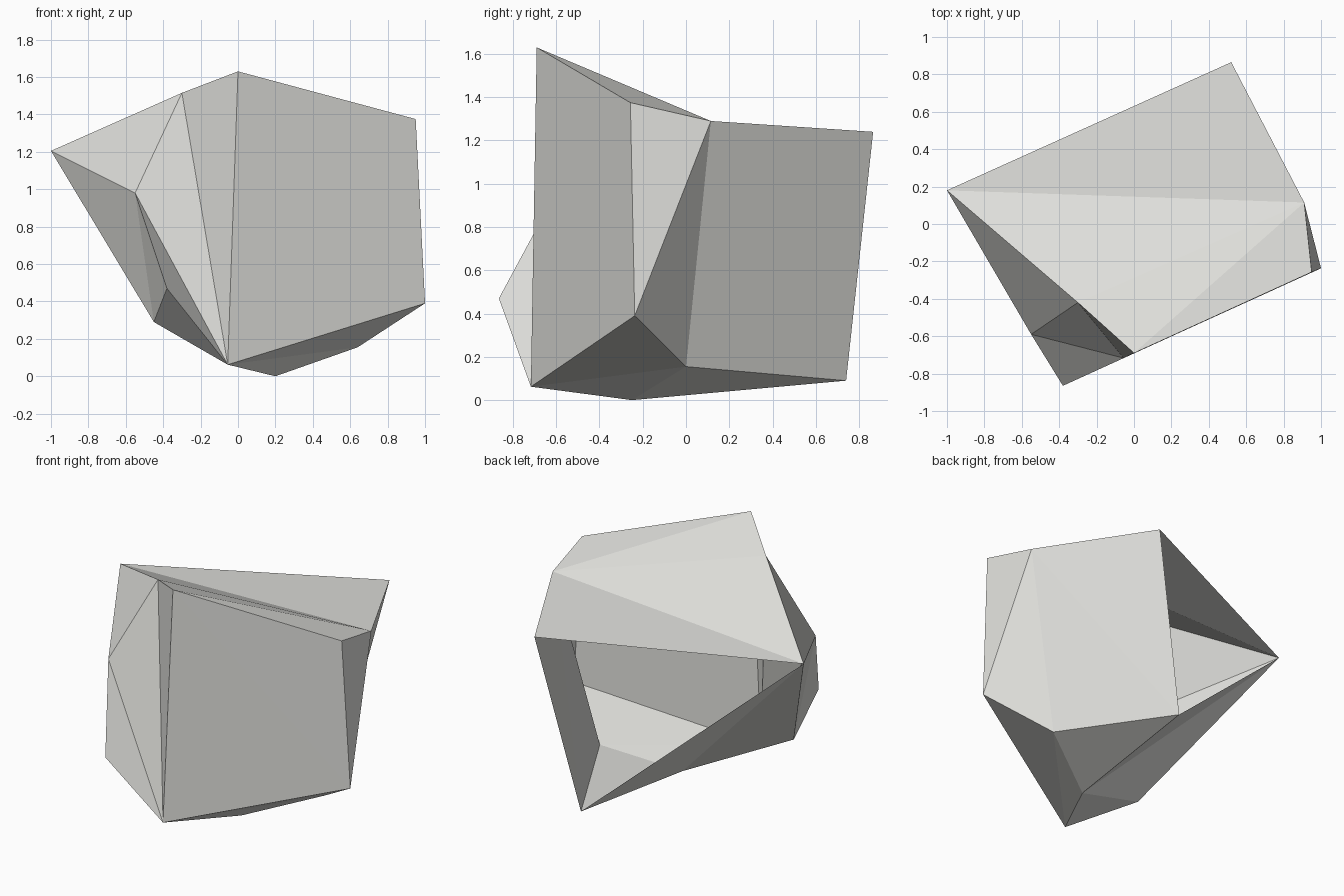
import bpy, bmesh

if "Cube" in bpy.data.objects:
    bpy.data.objects.remove(bpy.data.objects["Cube"])

# Corner points of the faceted boulder shell, grouped by height
corners = {
    # upper rim
    "A": (-1.0, 0.18, 1.205), "B": (-0.30, -0.42, 1.515), "C": (0.0, -0.69, 1.63),
    "D": (0.95, -0.257, 1.375), "L": (0.91, 0.115, 1.29), "M": (0.52, 0.865, 1.24),
    # middle knob on the front left
    "K": (-0.55, -0.59, 0.98), "J": (-0.38, -0.865, 0.47), "I": (-0.45, -0.50, 0.29),
    # lower rim
    "E": (1.0, -0.237, 0.39), "F": (0.64, 0.0, 0.155), "G": (0.20, -0.25, 0.0),
    "H": (-0.055, -0.717, 0.062), "N": (0.262, 0.74, 0.09),
}

# Facets, each spelled by its corners
top = "AML ALB BLC CLD"
right = "DLE LEF LFN LNM"
front = "CDE CEH BHC BKH AKB"
knob = "JHK KJI KIA IHJ"
underside = "EFH FGH FGN GNA GAI GIH"
opening = "AMN"  # triangular hole at the back

stone = bpy.data.materials.new("pale grey stone")
stone.diffuse_color = (0.74, 0.74, 0.71, 1)
stone.use_nodes = True
stone.node_tree.nodes["Principled BSDF"].inputs["Base Color"].default_value = stone.diffuse_color

bm = bmesh.new()
points = {name: bm.verts.new(co) for name, co in corners.items()}
for facet in " ".join((top, right, front, knob, underside)).split():
    bm.faces.new([points[c] for c in facet])

# Close the hole while turning all facets outward, then reopen it
cap = bm.faces.new([points[c] for c in opening])
bmesh.ops.recalc_face_normals(bm, faces=bm.faces[:])
bmesh.ops.delete(bm, geom=[cap], context="FACES_ONLY")

mesh = bpy.data.meshes.new("boulder_shell")
bm.to_mesh(mesh)
bm.free()
mesh.materials.append(stone)
boulder = bpy.data.objects.new("boulder_shell", mesh)
bpy.context.collection.objects.link(boulder)
